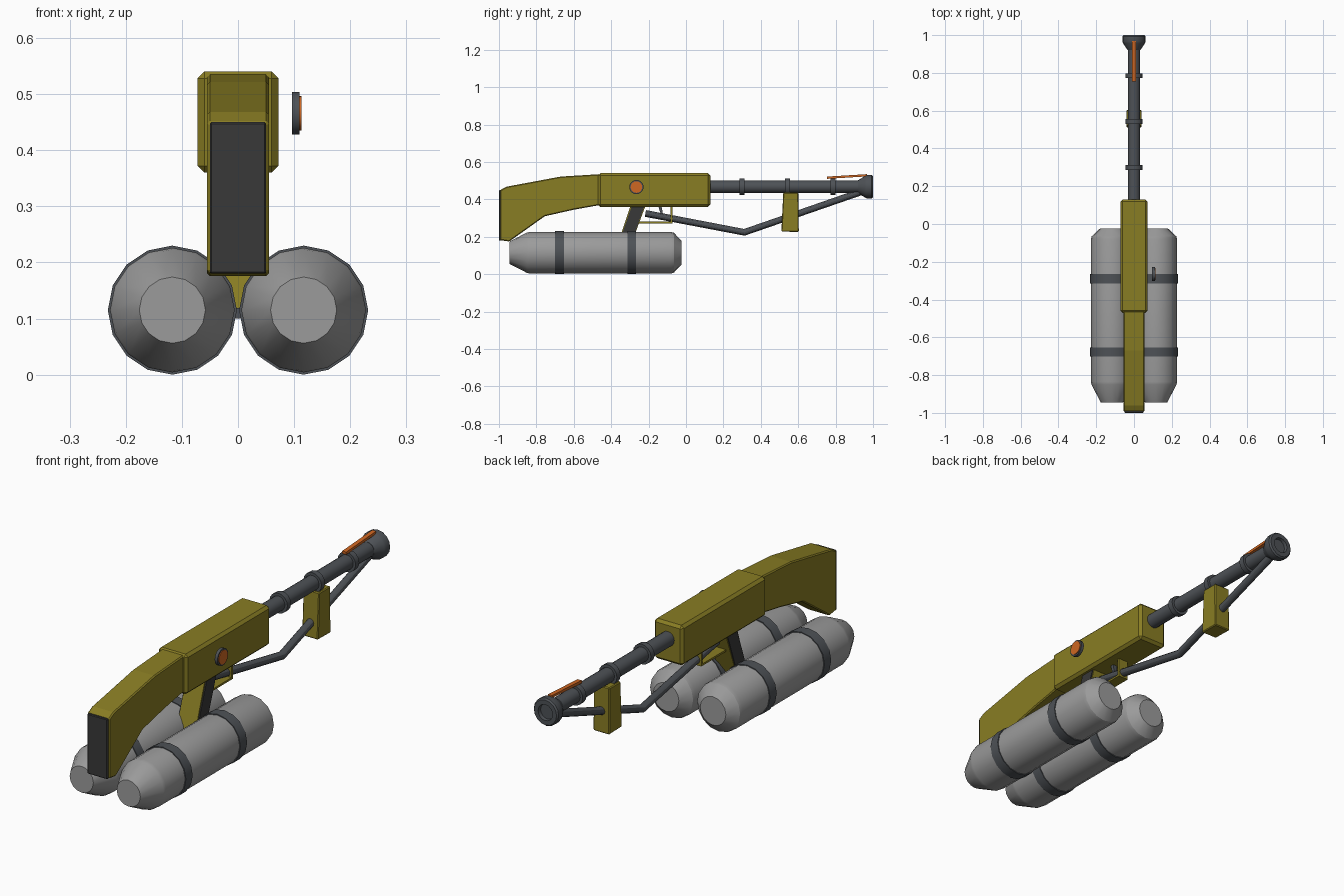
import bpy, bmesh, math
from mathutils import Vector

if "Cube" in bpy.data.objects:
    bpy.data.objects.remove(bpy.data.objects["Cube"])


def material(name, rgb):
    m = bpy.data.materials.new(name)
    m.diffuse_color = (*rgb, 1)
    m.use_nodes = True
    m.node_tree.nodes["Principled BSDF"].inputs["Base Color"].default_value = m.diffuse_color
    return m


GOLD = material("olive gold", (0.25, 0.205, 0.017))
STEEL = material("dark steel", (0.075, 0.083, 0.093))
BLACK = material("black rubber", (0.04, 0.04, 0.04))
GREY = material("tank grey", (0.33, 0.33, 0.33))
ORANGE = material("orange", (0.62, 0.135, 0.016))


def finish(name, bm, mat, bevel=0, smooth=False):
    bmesh.ops.recalc_face_normals(bm, faces=bm.faces)
    me = bpy.data.meshes.new(name)
    bm.to_mesh(me)
    bm.free()
    me.materials.append(mat)
    ob = bpy.data.objects.new(name, me)
    bpy.context.collection.objects.link(ob)
    if bevel:
        mod = ob.modifiers.new("bevel", 'BEVEL')
        mod.width, mod.segments = bevel, 1
    if smooth:
        bpy.ops.object.select_all(action='DESELECT')
        ob.select_set(True)
        bpy.context.view_layer.objects.active = ob
        bpy.ops.object.shade_smooth_by_angle(angle=math.radians(30))
    return ob


def slab(name, profile, x0, x1, mat, bevel=0):
    """Extrude a (y, z) side profile from x0 to x1."""
    bm = bmesh.new()
    a = [bm.verts.new((x0, y, z)) for y, z in profile]
    b = [bm.verts.new((x1, y, z)) for y, z in profile]
    bm.faces.new(a)
    bm.faces.new(b[::-1])
    n = len(a)
    for i in range(n):
        j = (i + 1) % n
        bm.faces.new((a[i], b[i], b[j], a[j]))
    return finish(name, bm, mat, bevel)


def box(name, x, y, z, mat, bevel=0):
    return slab(name, [(y[0], z[0]), (y[1], z[0]), (y[1], z[1]), (y[0], z[1])],
                x[0], x[1], mat, bevel)


def lathe(name, origin, profile, mat, axis='y', sides=16):
    """Turn a list of (position, radius) around the y or x axis."""
    bm = bmesh.new()
    rings = []
    for p, r in profile:
        ring = []
        for i in range(sides):
            t = 2 * math.pi * i / sides
            c, s = r * math.cos(t), r * math.sin(t)
            v = Vector((c, p, s)) if axis == 'y' else Vector((p, c, s))
            ring.append(bm.verts.new(Vector(origin) + v))
        rings.append(ring)
    for a, b in zip(rings, rings[1:]):
        for i in range(sides):
            j = (i + 1) % sides
            bm.faces.new((a[i], a[j], b[j], b[i]))
    bm.faces.new(rings[0])
    bm.faces.new(rings[-1])
    return finish(name, bm, mat, smooth=True)


# Twin tanks with straps
for side, sx in (("left", -1), ("right", 1)):
    c = (sx * 0.117, 0, 0.115)
    lathe(side + "_tank", c, [(-0.945, 0.059), (-0.85, 0.108), (-0.835, 0.111),
                              (-0.08, 0.111), (-0.065, 0.107), (-0.025, 0.064)], GREY)
    for i, y in enumerate((-0.677, -0.29)):
        lathe(f"{side}_tank_strap_{i}", c, [(y - 0.024, 0.115), (y + 0.024, 0.115)], STEEL)
for i, y in enumerate((-0.677, -0.29)):
    box(f"strap_link_{i}", (-0.015, 0.015), (y - 0.02, y + 0.02), (0.1, 0.119), STEEL)

# Receiver, stock and butt pad
box("receiver", (-0.072, 0.072), (-0.47, 0.13), (0.36, 0.54), GOLD, 0.012)
slab("stock", [(-0.46, 0.535), (-0.67, 0.522), (-0.96, 0.468), (-0.993, 0.45),
               (-0.993, 0.182), (-0.945, 0.175), (-0.755, 0.31), (-0.6, 0.345),
               (-0.46, 0.37)], -0.055, 0.055, GOLD, 0.005)
box("butt_pad", (-0.05, 0.05), (-1.0, -0.985), (0.18, 0.45), BLACK, 0.003)

# Pistol grip with dark side panels
slab("grip", [(-0.295, 0.37), (-0.215, 0.37), (-0.31, 0.115), (-0.38, 0.115)],
     -0.045, 0.045, GOLD)
for side, sx in (("left", -1), ("right", 1)):
    slab(side + "_grip_panel", [(-0.29, 0.365), (-0.222, 0.365), (-0.302, 0.14), (-0.368, 0.14)],
         sx * 0.044, sx * 0.05, BLACK)

# Trigger and guard
box("guard_bottom", (-0.025, 0.025), (-0.25, -0.073), (0.272, 0.281), GOLD)
box("guard_front", (-0.025, 0.025), (-0.082, -0.073), (0.272, 0.37), GOLD)
slab("trigger", [(-0.15, 0.37), (-0.132, 0.37), (-0.12, 0.305), (-0.13, 0.305)],
     -0.01, 0.01, STEEL)

# Barrel, rings and flared muzzle with a shallow bore
BZ = 0.468
lathe("barrel", (0, 0, BZ), [(0.1, 0.033), (0.94, 0.033)], STEEL)
for i, y in enumerate((0.3, 0.542, 0.785)):
    lathe(f"barrel_ring_{i}", (0, y, BZ), [(-0.013, 0.045), (0.013, 0.045)], STEEL)
lathe("muzzle", (0, 0, BZ), [(0.92, 0.034), (0.957, 0.058), (0.966, 0.062), (0.993, 0.062),
                             (1.0, 0.056), (1.0, 0.036), (0.985, 0.034)], STEEL)

# Igniter strip on top of the muzzle
slab("igniter", [(0.755, 0.51), (0.968, 0.523), (0.968, 0.535), (0.755, 0.522)],
     -0.01, 0.01, ORANGE)

# Foregrip
slab("foregrip", [(0.51, 0.228), (0.603, 0.226), (0.601, 0.436), (0.52, 0.436)],
     -0.04, 0.04, GOLD, 0.004)

# Fuel pipe: a bent tube mitred at the elbow
path = [Vector(p) for p in ((0, -0.217, 0.325), (0, 0.312, 0.224), (0, 0.95, 0.445))]
bm = bmesh.new()
dirs = [(path[1] - path[0]).normalized(), (path[2] - path[1]).normalized()]
mid = (dirs[0] + dirs[1]).normalized()
rings = []
for p, d in zip(path, (dirs[0], mid, dirs[1])):
    up = Vector((1, 0, 0)).cross(d)
    rings.append([bm.verts.new(p + 0.018 * (Vector((1, 0, 0)) * math.cos(t) + up * math.sin(t)))
                  for t in (2 * math.pi * i / 12 for i in range(12))])
for a, b in zip(rings, rings[1:]):
    for i in range(12):
        bm.faces.new((a[i], a[i - 1], b[i - 1], b[i]))
bm.faces.new(rings[0])
bm.faces.new(rings[-1])
finish("fuel_pipe", bm, STEEL, smooth=True)

# Pressure gauge, standing off the right side
G = (0, -0.265, BZ - 0.002)
lathe("gauge_body", G, [(0.096, 0.038), (0.110, 0.038)], STEEL, 'x', 20)
lathe("gauge_dial", G, [(0.108, 0.031), (0.113, 0.031)], ORANGE, 'x', 20)
